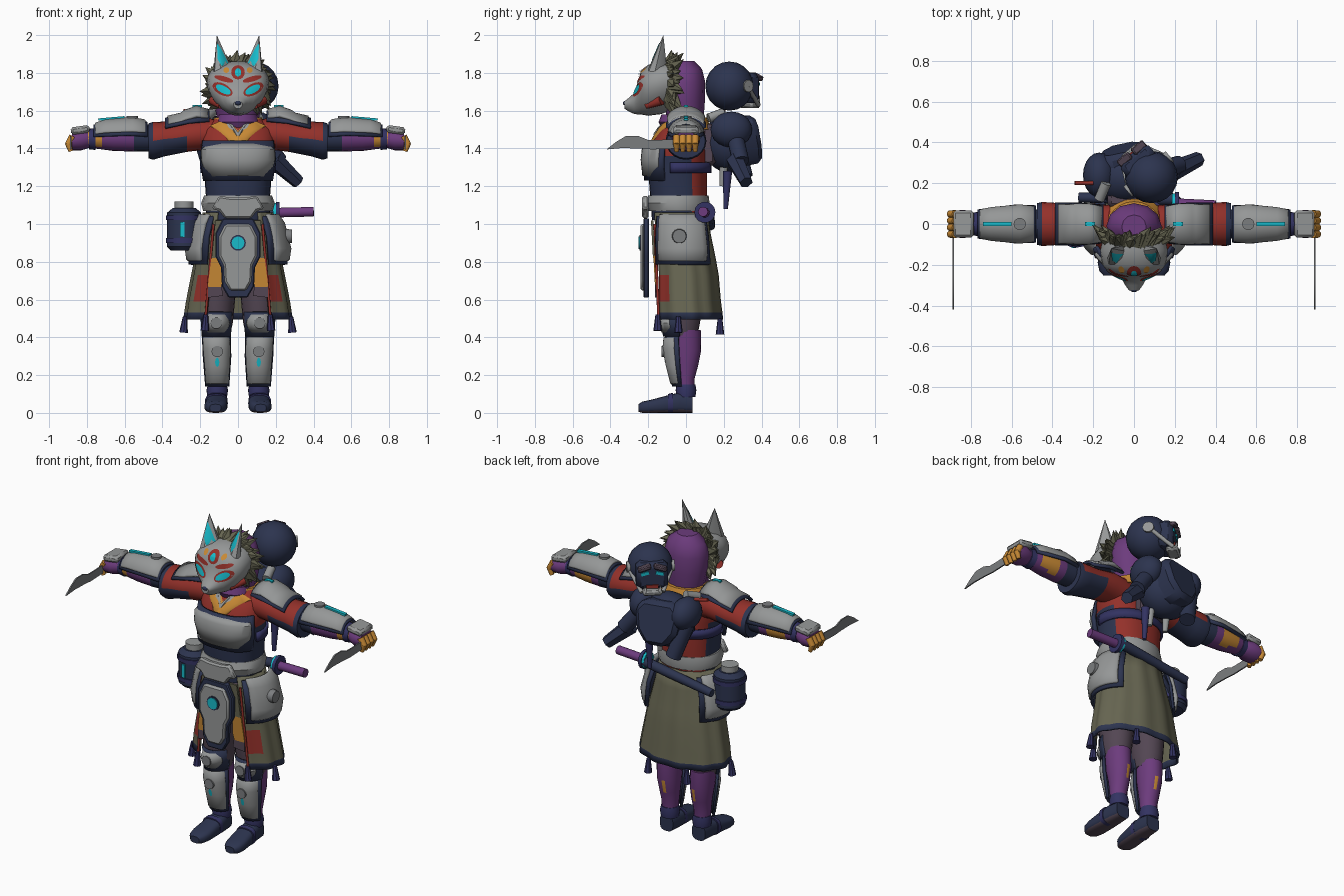
import bpy, bmesh, math, random
from mathutils import Vector, Euler
from mathutils.bvhtree import BVHTree
if "Cube" in bpy.data.objects:
    bpy.data.objects.remove(bpy.data.objects["Cube"])
random.seed(4)
MATS = {}
for name, rgb in dict(grey=(148, 150, 150), navy=(48, 55, 80), indigo=(54, 54, 98), red=(146, 52, 46), purple=(108, 62, 124),
                      olive=(102, 101, 82), ochre=(198, 136, 56), cyan=(30, 186, 202), dusk=(84, 72, 84), steel=(122, 124, 126)).items():
    mat = MATS[name] = bpy.data.materials.new(name)
    mat.use_nodes = True
    mat.diffuse_color = [(c / 255) ** 2.2 for c in rgb] + [1]
    mat.node_tree.nodes["Principled BSDF"].inputs["Base Color"].default_value = mat.diffuse_color

def make(name, mat, verts, faces, side=1, bevel=0, thick=0, paint=None):
    mesh = bpy.data.meshes.new(name)
    mesh.from_pydata([(v[0] * side, v[1], v[2]) for v in verts], [], faces)
    bm = bmesh.new()
    bm.from_mesh(mesh)
    bmesh.ops.remove_doubles(bm, verts=bm.verts, dist=.0002)
    bmesh.ops.recalc_face_normals(bm, faces=bm.faces)
    bm.to_mesh(mesh)
    bm.free()
    slots = [mat]
    for poly in mesh.polygons:
        poly.use_smooth = True
        pick = paint and paint(poly.center.x * side, poly.center.y, poly.center.z) or mat
        slots += [pick] if pick not in slots else []
        poly.material_index = slots.index(pick)
    for slot in slots:
        mesh.materials.append(MATS[slot])
    mesh.set_sharp_from_angle(angle=math.radians(38))
    ob = bpy.data.objects.new(name, mesh)
    bpy.context.collection.objects.link(ob)
    if thick:
        mod = ob.modifiers.new("thickness", "SOLIDIFY")
        mod.thickness, mod.offset = thick, 0
    if bevel:
        ob.modifiers.new("soft_edges", "BEVEL").width = bevel
    return ob

def skin(name, mat, rings, wrap=True, cap=True, **kw):
    n, verts = len(rings[0]), [p for ring in rings for p in ring]
    faces = [(r * n + i, r * n + (i + 1) % n, r * n + n + (i + 1) % n, r * n + n + i)
             for r in range(len(rings) - 1) for i in range(n if wrap else n - 1)]
    if cap and wrap:
        faces += [tuple(range(n)), tuple(range(len(verts) - n, len(verts)))]
    return make(name, mat, verts, faces, **kw)

def loft(name, mat, rings, axis="z", sides=20, arc=None, square=1, pinch=0, wave=0, **kw):
    """Rings are (position, centre u, centre v, radius u, radius v) along an axis."""
    lo, hi = arc or (0, 360)
    power = lambda c: math.copysign(abs(c) ** square, c)
    out = []
    for p, cu, cv, ru, rv in rings:
        out.append([])
        for i in range(sides + 1 if arc else sides):
            t = math.radians(lo + (hi - lo) * i / sides)
            swell = 1 + wave * math.sin(11 * t)
            u = cu + ru * power(math.cos(t)) * (1 + pinch * math.sin(t)) * swell
            v = cv + rv * power(math.sin(t)) * swell
            out[-1].append({"z": (u, v, p), "x": (p, u, v), "y": (u, p, v)}[axis])
    return skin(name, mat, out, wrap=not arc, **kw)

def ball(name, mat, at, radii, **kw):
    bands = [math.pi * r / 10 for r in range(11)]
    return loft(name, mat, [(at[2] - radii[2] * math.cos(h), at[0], at[1], radii[0] * math.sin(h), radii[1] * math.sin(h)) for h in bands], cap=False, **kw)

def tube(name, mat, a, b, r1, r2=None, sides=14, flat=1, **kw):
    a, b = Vector(a), Vector(b)
    turn = (b - a).to_track_quat("Z", "Y")
    return skin(name, mat, [[end + turn @ Vector((r * u, r * w * flat, 0)) for u, w in oval(0, 0, 1, n=sides)]
                            for end, r in ((a, r1), (b, r1 if r2 is None else r2))], **kw)

def slab(name, mat, outline, at, depth, turn=(0, 0, 0), sym=False, bevel=.006, **kw):
    """Outline in x-z, pushed along y, then turned and placed."""
    outline = outline + [(-u, w) for u, w in reversed(outline)] if sym else outline
    rot = Euler([math.radians(a) for a in turn]).to_matrix()
    return skin(name, mat, [[Vector(at) + rot @ Vector((u, d, w)) for u, w in outline] for d in (-depth / 2, depth / 2)], bevel=bevel, **kw)

def box(name, mat, at, size, turn=(0, 0, 0), **kw):
    return slab(name, mat, [(size[0] / 2, size[2] / 2), (size[0] / 2, -size[2] / 2)], at, size[1], turn, sym=True, **kw)

def oval(x, z, rx, rz=None, tilt=0, n=16):
    c, s = math.cos(math.radians(tilt)), math.sin(math.radians(tilt))
    pts = [(rx * math.cos(math.tau * i / n), (rz or rx) * math.sin(math.tau * i / n)) for i in range(n)]
    return [(x + u * c - w * s, z + u * s + w * c) for u, w in pts]

def decal(name, mat, outline, target, lift=.004, **kw):
    """Thin painted patch pressed on a target from the front."""
    tree = BVHTree.FromPolygons([v.co for v in target.data.vertices], [p.vertices for p in target.data.polygons])
    mid = [sum(c) / len(outline) for c in zip(*outline)]
    rings = [[Vector((mid[0] + (u - mid[0]) * k, -1, mid[1] + (w - mid[1]) * k)) for u, w in outline] for k in (0, .35, .7, 1)]
    press = lambda p: (tree.ray_cast(p, Vector((0, 1, 0)))[0] or tree.find_nearest(p + Vector((0, .8, 0)))[0]) - Vector((0, lift, 0))
    return skin(name, mat, [[press(p) for p in ring] for ring in rings], cap=False, **kw)

def pair(func, name, *args, **kw):
    return [func(label + name, *args, side=s, **kw) for label, s in (("left_", 1), ("right_", -1))][0]

# Torso, collar and chest armour
torso = loft("torso", "navy", [(1.02, 0, -.04, .17, .14), (1.15, 0, -.04, .17, .15), (1.28, 0, -.045, .18, .155), (1.36, 0, -.045, .19, .152), (1.42, 0, -.04, .2, .145),
             (1.5, 0, -.02, .19, .12), (1.56, 0, 0, .12, .09)], sides=28, square=.85, paint=lambda x, y, z: "red" if z > 1.38 or y > .04 else None)
loft("chest_trim", "navy", [(1.23, 0, -.045, .185, .166), (1.34, 0, -.045, .203, .172), (1.44, 0, -.04, .19, .16)], arc=(-160, -20), square=.8, thick=.02)
loft("chest_plate", "grey", [(1.255, 0, -.045, .175, .174), (1.34, 0, -.045, .203, .183), (1.39, 0, -.045, .203, .178), (1.42, 0, -.04, .17, .165)], arc=(-153, -27), square=.8, thick=.024)
loft("back_strap", "indigo", [(1.27, 0, -.04, .192, .168), (1.325, 0, -.04, .196, .168)], arc=(-15, 195), thick=.014)
pair(decal, "collar_band", "ochre", [(.15, 1.52), (.06, 1.56), (-.03, 1.46), (.02, 1.415)], torso, lift=.014)
pair(decal, "inner_collar", "grey", [(.075, 1.56), (.055, 1.57), (-.01, 1.475), (.005, 1.465)], torso, lift=.019)
loft("neck_collar", "ochre", [(1.5, 0, .01, .15, .125), (1.565, 0, 0, .125, .11)])
loft("scarf", "purple", [(1.51, 0, -.05, .08, .08), (1.54, 0, -.05, .11, .095), (1.58, 0, -.045, .1, .085)])

# Hood, fur and fox mask
loft("hood", "purple", [(1.5, 0, 0, .1, .085), (1.58, 0, -.005, .115, .1), (1.65, 0, -.01, .13, .11), (1.75, 0, -.01, .135, .112), (1.82, 0, -.01, .115, .095), (1.862, 0, -.015, .06, .06)], sides=12)
mask = loft("fox_mask", "grey", [(-.08, 0, 1.73, .15, .128), (-.13, 0, 1.722, .162, .14), (-.2, 0, 1.708, .152, .135), (-.238, 0, 1.695, .122, .115), (-.256, 0, 1.665, .085, .085),
            (-.275, 0, 1.638, .055, .055), (-.3, 0, 1.632, .042, .038), (-.325, 0, 1.63, .024, .02)], axis="y", sides=28, pinch=.22)
ball("nose", "navy", (0, -.322, 1.64), (.018, .012, .012))
for i in range(44):
    t, reach = math.radians(-45 + 270 * i / 43), random.uniform(.17, .21)
    tube("fur_tuft", "olive", (.12 * math.cos(t), -.085, 1.73 + .11 * math.sin(t)), (reach * math.cos(t - .15), random.uniform(-.08, .0), 1.72 + reach * math.sin(t - .15)), .045, 0, sides=5)
ear = pair(tube, "ear", "grey", (.08, -.15, 1.81), (.112, -.12, 2), .064, 0, sides=8, flat=.6)
pair(decal, "inner_ear", "cyan", [(.05, 1.85), (.085, 1.835), (.107, 1.87), (.112, 1.96), (.085, 1.92)], ear)
pair(decal, "eye_paint", "red", oval(.082, 1.713, .058, .03, 28), mask, lift=.003)
pair(decal, "eye", "cyan", oval(.078, 1.712, .044, .019, 28), mask, lift=.007)
pair(decal, "brow_paint", "red", oval(.075, 1.768, .052, .014, 15), mask)
pair(decal, "brow_dot", "ochre", oval(.062, 1.815, .015), mask)
pair(tube, "cheek_paint", "red", (.09, -.21, 1.625), (.132, -.13, 1.655), .016, .026)
decal("forehead_ring", "red", oval(0, 1.803, .036, .038), mask)
decal("forehead_gem", "cyan", oval(0, 1.803, .017, .022), mask, lift=.009)

# Arms: sleeves, shoulder pads, forearm guards
pair(loft, "sleeve", "red", [(.1, 0, 1.47, .09, .085), (.2, 0, 1.475, .1, .085), (.27, 0, 1.465, .1, .083), (.33, 0, 1.455, .102, .085), (.39, 0, 1.45, .104, .092), (.45, 0, 1.44, .108, .1),
     (.475, 0, 1.44, .102, .092)], axis="x", paint=lambda x, y, z: "navy" if x > .45 or (x > .3 and z < 1.45) else None)
pair(loft, "shoulder_trim", "navy", [(.15, 0, 1.5, .1, .095), (.26, 0, 1.485, .112, .105), (.385, 0, 1.465, .112, .09)], axis="x", arc=(28, 152), thick=.014)
pair(loft, "shoulder_pad", "grey", [(.16, 0, 1.5, .1, .1), (.22, 0, 1.5, .114, .116), (.28, 0, 1.485, .116, .11), (.3, 0, 1.48, .112, .1), (.37, 0, 1.47, .112, .094)], axis="x", arc=(36, 144), thick=.02)
pair(box, "shoulder_light", "cyan", (.215, 0, 1.624), (.05, .02, .01), bevel=0)
pair(loft, "forearm", "purple", [(.45, 0, 1.455, .07, .07), (.55, 0, 1.455, .076, .072), (.6, 0, 1.455, .074, .07), (.66, 0, 1.455, .07, .068), (.72, 0, 1.455, .063, .06), (.8, 0, 1.45, .05, .045)],
     axis="x", paint=lambda x, y, z: "navy" if x < .55 else "ochre" if .6 < x < .72 and y > .03 else "ochre" if x > .72 and y < -.03 else None)
pair(loft, "forearm_trim", "navy", [(.48, 0, 1.455, .086, .08), (.58, 0, 1.46, .09, .088), (.765, 0, 1.455, .066, .066)], axis="x", arc=(5, 175), thick=.012)
pair(loft, "forearm_guard", "grey", [(.49, 0, 1.46, .084, .084), (.56, 0, 1.462, .092, .095), (.7, 0, 1.46, .078, .085), (.755, 0, 1.455, .066, .072)], axis="x", arc=(15, 165), thick=.018, bevel=.004)
pair(box, "forearm_light", "cyan", (.67, 0, 1.559), (.14, .022, .012), turn=(0, 5, 0), bevel=0)
pair(tube, "forearm_boss", "steel", (.56, 0, 1.55), (.56, 0, 1.572), .03)
pair(loft, "wrist_wrap", "indigo", [(.755, 0, 1.45, .06, .058), (.79, 0, 1.45, .056, .054)], axis="x")

# Hands and curved blades
pair(loft, "hand", "purple", [(.78, 0, 1.45, .045, .045), (.83, 0, 1.445, .07, .055), (.88, 0, 1.44, .065, .05)], axis="x")
pair(box, "hand_plate", "grey", (.835, 0, 1.498), (.1, .13, .04), turn=(0, 8, 0), bevel=.012)
for y in (-.05, -.017, .016, .049):
    pair(tube, "finger", "ochre", (.875, y, 1.465), (.9, y, 1.42), .019, .018)
    pair(tube, "fingertip", "ochre", (.9, y, 1.43), (.885, y, 1.385), .018, .012)
pair(slab, "curved_blade", "steel", [(-.03, 1.45), (-.15, 1.445), (-.2, 1.445), (-.25, 1.465), (-.32, 1.465), (-.37, 1.435), (-.42, 1.395), (-.34, 1.402), (-.25, 1.4), (-.18, 1.395), (-.03, 1.4)],
     (.886, 0, 0), .008, turn=(0, 0, 90), bevel=0)

# Belt and skirt
loft("waist_sash", "grey", [(1.07, 0, -.04, .185, .158), (1.11, 0, -.045, .195, .17), (1.15, 0, -.04, .18, .16)], paint=lambda x, y, z: "dusk" if z < 1.075 else None)
slab("sash_knot", "grey", [(.04, 1.14), (.1, 1.15), (.14, 1.08), (.1, 1.07), (.07, 1.03)], (0, -.215, 0), .035, sym=True, bevel=.01)
loft("skirt", "olive", [(1.06, 0, -.04, .178, .15), (.95, 0, -.03, .195, .155), (.82, 0, -.01, .22, .162), (.73, 0, 0, .238, .168), (.59, 0, .005, .265, .175), (.53, 0, .01, .274, .178), (.495, 0, .01, .28, .182)],
     sides=48, arc=(-54, 234), wave=.025, thick=.012, paint=lambda x, y, z: "navy" if z < .53 else "red" if .59 < z < .73 and y < -.09 else None)
pair(tube, "skirt_piping", "red", (.13, -.165, 1), (.172, -.145, .5), .007)
pair(slab, "ochre_panel", "ochre", [(.06, .03), (.12, .03), (.14, -.13), (.08, -.17), (.06, -.1)], (.02, -.165, .8), .012, turn=(3, 0, 0), bevel=0)
pair(slab, "upper_panel", "olive", [(.05, .22), (.1, .22), (.12, .02), (.05, .02)], (.02, -.168, .8), .012, turn=(3, 0, 0), bevel=0)
pair(slab, "panel_hem", "dusk", [(.07, -.1), (.14, -.12), (.14, -.19), (.06, -.18)], (.02, -.158, .8), .012, bevel=0)
for x, y, z in ((.28, -.04, .51), (.13, .18, .5), (.17, -.15, .52)):
    pair(tube, "tassel", "indigo", (x, y, z), (x * 1.03, y, z - .085), .012, .023, sides=8)

# Hanging front plate and hip plates
hang = [(.08, 1.03), (.12, .95), (.12, .83), (.09, .77), (.085, .67), (.05, .61)]
slab("front_plate_trim", "navy", hang, (0, -.21, 0), .03, sym=True)
slab("front_plate", "grey", [(u * .84, .84 + (w - .84) * .84) for u, w in hang], (0, -.226, 0), .03, sym=True, bevel=.01)
tube("front_gem_ring", "navy", (0, -.23, .9), (0, -.247, .9), .042)
tube("front_gem", "cyan", (0, -.23, .9), (0, -.252, .9), .034)
pair(loft, "hip_plate_trim", "navy", [(1.04, 0, -.02, .2, .17), (.93, 0, -.015, .24, .185), (.785, 0, -.01, .255, .19)], arc=(-50, 45), thick=.016)
pair(loft, "hip_plate", "grey", [(1.05, 0, -.02, .2, .17), (1, 0, -.015, .235, .182), (.87, 0, -.01, .268, .195), (.805, 0, -.01, .258, .19)], arc=(-44, 38), sides=8, thick=.03, bevel=.008)
pair(tube, "hip_boss", "steel", (.24, -.035, .935), (.285, -.035, .935), .042, .036)

# Sword and canteen
tube("scabbard", "navy", (.2, .12, 1.06), (-.27, .13, .99), .03, .024)
tube("sword_guard", "indigo", (.2, .1, 1.062), (.22, .1, 1.062), .056)
tube("guard_ring", "cyan", (.185, .1, 1.062), (.2, .1, 1.062), .05)
tube("sword_handle", "purple", (.2, .1, 1.06), (.4, .09, 1.065), .026)
loft("canteen", "navy", [(.86, -.285, -.02, .07, .07), (.88, -.285, -.02, .09, .09), (1.06, -.285, -.02, .09, .09), (1.085, -.285, -.02, .06, .06)])
for z in (.9, 1.02):
    tube("canteen_band", "indigo", (-.285, -.02, z), (-.285, -.02, z + .025), .096, sides=20)
tube("canteen_lid", "grey", (-.285, -.02, 1.08), (-.285, -.02, 1.12), .05)
box("canteen_light", "cyan", (-.295, -.112, .97), (.022, .01, .08), bevel=0)

# Legs, shin guards and boots
pair(loft, "trouser", "dusk", [(.41, .112, -.02, .07, .08), (.48, .112, -.02, .085, .095), (.6, .11, -.02, .095, .105), (.78, .1, -.02, .095, .12), (.98, .08, -.03, .085, .12)])
pair(loft, "calf", "purple", [(.1, .11, 0, .045, .045), (.18, .11, -.005, .05, .05), (.25, .11, 0, .058, .064), (.33, .113, 0, .067, .08), (.44, .115, -.01, .07, .088)],
     paint=lambda x, y, z: "ochre" if y > .045 and .26 < z < .34 and .09 < x < .11 else None)
pair(loft, "shin_trim", "navy", [(.14, .11, -.01, .06, .058), (.3, .111, -.015, .072, .083), (.42, .115, -.02, .073, .086)], arc=(-166, -14), thick=.012)
shin = pair(loft, "shin_guard", "grey", [(.155, .11, -.01, .056, .064), (.25, .11, -.018, .064, .08), (.34, .112, -.02, .07, .096), (.4, .115, -.02, .066, .09)], arc=(-158, -22), square=.85, thick=.018, bevel=.004)
pair(tube, "shin_boss", "steel", (.11, -.1, .325), (.11, -.13, .325), .03)
pair(decal, "shin_light", "cyan", oval(.11, .268, .011, .024), shin, lift=.013)
pair(loft, "knee_trim", "navy", [(.405, .115, -.02, .07, .094), (.535, .113, -.02, .08, .108)], arc=(-172, -8), thick=.016)
pair(loft, "knee_pad", "grey", [(.43, .115, -.02, .055, .1), (.475, .115, -.02, .07, .12), (.52, .113, -.02, .055, .112)], arc=(-150, -30), square=.85, thick=.02)
pair(tube, "knee_boss", "steel", (.115, -.13, .475), (.115, -.15, .475), .03)
pair(loft, "ankle_cuff", "indigo", [(.085, .11, 0, .052, .05), (.12, .11, 0, .057, .055), (.15, .11, 0, .05, .05)])
pair(loft, "boot", "navy", [(.035, .11, .05, .045, .05), (-.03, .11, .055, .054, .055), (-.1, .113, .046, .058, .046), (-.19, .118, .034, .06, .034), (-.23, .12, .03, .05, .03), (-.252, .12, .026, .03, .02)],
     axis="y", square=.7, paint=lambda x, y, z: "dusk" if z < .012 else None)
pair(loft, "boot_strap", "indigo", [(-.07, .114, .053, .06, .053), (-.095, .115, .05, .061, .05)], axis="y", square=.7)

# Robot companion riding on the back
ball("robot_torso", "navy", (-.04, .23, 1.43), (.165, .14, .16))
slab("robot_chest", "navy", [(.09, .13), (.14, .07), (.12, -.05), (.06, -.13)], (-.04, .31, 1.44), .13, turn=(12, 0, 12), sym=True, bevel=.025)
box("robot_mount", "dusk", (-.03, .12, 1.42), (.2, .08, .22), bevel=.02)
for x in (-.17, .11):
    ball("robot_shoulder", "navy", (x, .24, 1.5), (.08, .11, .095))
    tube("shoulder_clamp", "grey", (x, .12, 1.56), (x * .8, .2, 1.59), .025)
    tube("hanging_clip", "grey", (x * .4, .2, 1.3), (x * .4, .19, 1.2), .022, .014)
tube("robot_spike", "indigo", (.1, .22, 1.28), (.1, .21, 1.08), .025, .012)
tube("robot_upper_arm", "navy", (.12, .26, 1.46), (.22, .29, 1.33), .045)
tube("robot_forearm", "navy", (.19, .26, 1.34), (.32, .32, 1.22), .05, .036, sides=6)
tube("robot_right_arm", "navy", (-.19, .26, 1.45), (-.13, .31, 1.25), .045)
tube("robot_antenna", "red", (-.2, .2, 1.58), (-.29, .2, 1.6), .01)
skull, swing = Vector((.085, .23, 1.73)), Euler((0, 0, math.radians(40))).to_matrix()
spot = lambda u, v, w: skull + swing @ Vector((u, v, w))
ball("robot_skull", "navy", skull, (.13, .128, .13))
box("robot_face", "navy", spot(0, .1, -.01), (.18, .1, .16), turn=(0, 0, 40), bevel=.025)
box("robot_jaw", "grey", spot(0, .14, -.1), (.11, .07, .03), turn=(0, 0, 40), bevel=.01)
box("robot_mouth", "red", spot(0, .152, -.065), (.07, .009, .02), turn=(0, 0, 40), bevel=0)
for s in (-1, 1):
    box("robot_eye", "cyan", spot(s * .042, .152, .015), (.045, .009, .018), turn=(0, s * 15, 40), bevel=0)
    box("robot_brow", "dusk", spot(s * .045, .15, .05), (.075, .04, .025), turn=(0, s * 18, 40))
    tube("robot_ear", "grey", spot(s * .1, .02, 0), spot(s * .135, .02, 0), .032)
    tube("jaw_hinge", "grey", spot(s * .125, .02, 0), spot(s * .06, .15, -.1), .012)
    tube("robot_fang", "grey", spot(s * .04, .16, -.1), spot(s * .045, .175, -.045), .012, 0)
